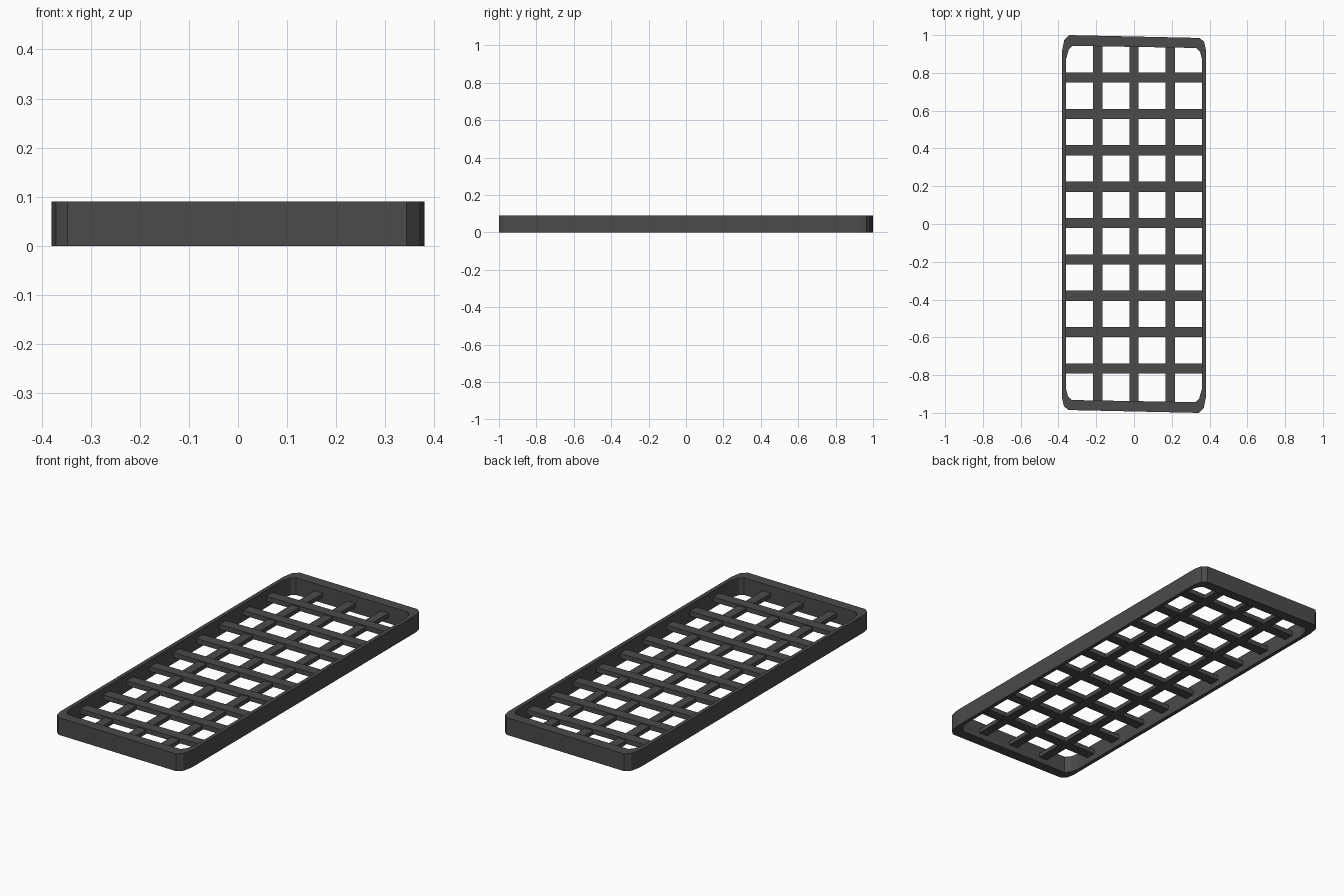
import bpy, bmesh

if "Cube" in bpy.data.objects:
    bpy.data.objects.remove(bpy.data.objects["Cube"])

# One dark grey for the whole tray
grey = bpy.data.materials.new("dark grey")
grey.diffuse_color = (0.07, 0.07, 0.07, 1)
grey.use_nodes = True
grey.node_tree.nodes["Principled BSDF"].inputs["Base Color"].default_value = grey.diffuse_color


def finish(bm, name):
    bmesh.ops.recalc_face_normals(bm, faces=bm.faces)
    me = bpy.data.meshes.new(name)
    bm.to_mesh(me)
    bm.free()
    me.materials.append(grey)
    ob = bpy.data.objects.new(name, me)
    bpy.context.collection.objects.link(ob)
    return ob


def turned(half):
    # The outline repeats after a half turn
    return half + [(-x, -y) for x, y in half]


def bar(name, x0, x1, y0, y1, z0, z1):
    bm = bmesh.new()
    bmesh.ops.create_cube(bm, size=1)
    for v in bm.verts:
        v.co.x = x1 if v.co.x > 0 else x0
        v.co.y = y1 if v.co.y > 0 else y0
        v.co.z = z1 if v.co.z > 0 else z0
    return finish(bm, name)


# Rim: outer and inner outlines with clipped corners and slightly skewed ends
H = 0.09
outer = turned([(0.343, -1.0), (0.369, -0.975), (0.38, -0.92),
                (0.38, 0.925), (0.371, 0.965), (0.347, 0.985)])
inner = turned([(0.325, -0.943), (0.345, -0.925), (0.36, -0.87),
                (0.36, 0.87), (0.35, 0.912), (0.33, 0.932)])
bm = bmesh.new()
loops = [[bm.verts.new((x, y, z)) for x, y in pts]
         for pts, z in ((outer, 0), (outer, H), (inner, H), (inner, 0))]
n = len(outer)
for k in range(4):
    a, b = loops[k], loops[(k + 1) % 4]
    for i in range(n):
        j = (i + 1) % n
        bm.faces.new((a[i], a[j], b[j], b[i]))
finish(bm, "rim")

# Cross bars
for i in range(9):
    y = 0.005 + (i - 4) * 0.1925
    bar(f"cross_bar_{i + 1}", -0.368, 0.368, y - 0.027, y + 0.027, 0.033, 0.058)

# Long bars, a little lower than the cross bars
for i in range(3):
    x = (i - 1) * 0.192
    bar(f"long_bar_{i + 1}", x - 0.024, x + 0.024, -0.955, 0.955, 0.03, 0.052)
